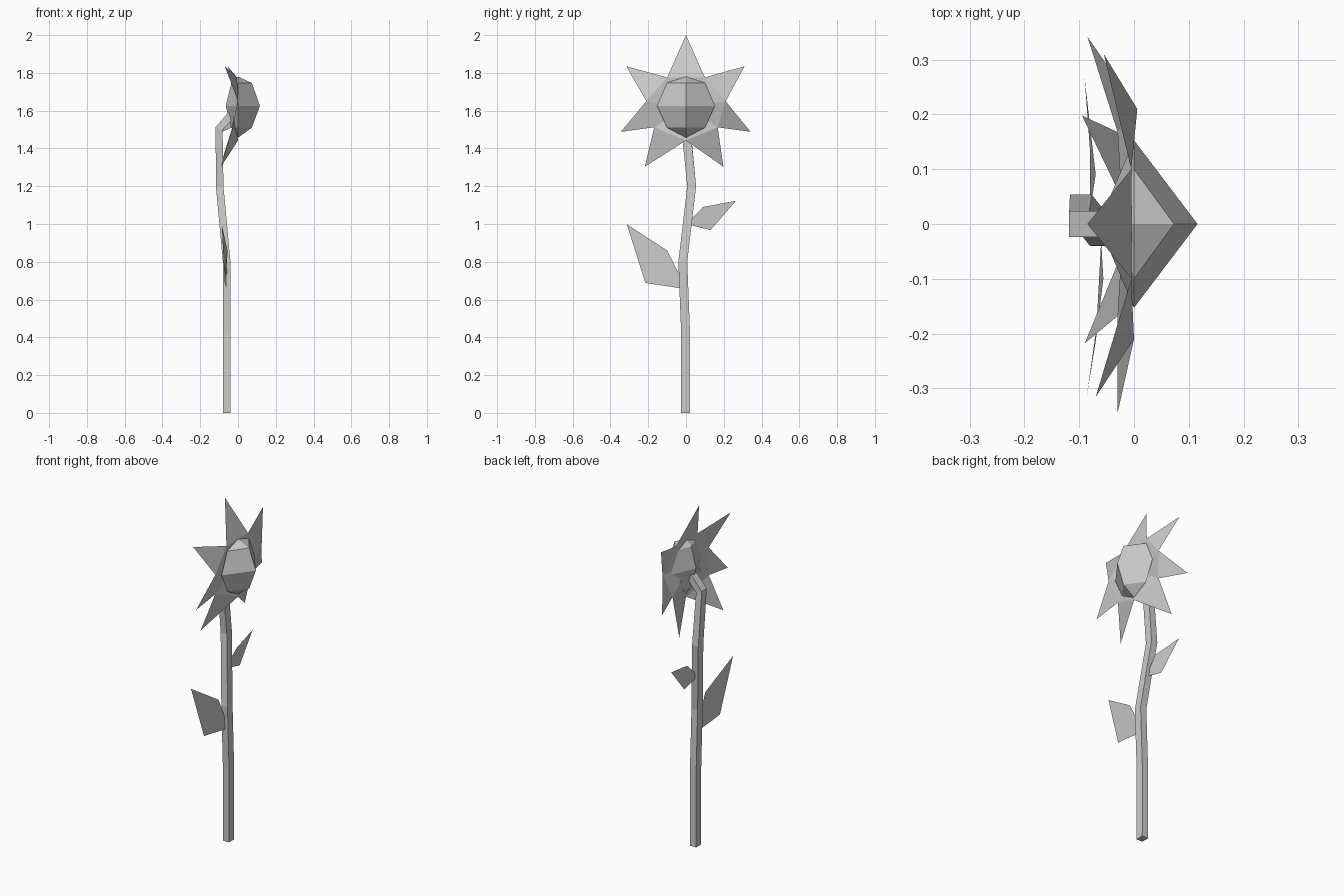
import bpy
from math import sin, cos, pi
from mathutils import Vector

if "Cube" in bpy.data.objects:
    bpy.data.objects.remove(bpy.data.objects["Cube"])


def make(name, verts, faces):
    mesh = bpy.data.meshes.new(name)
    mesh.from_pydata([tuple(v) for v in verts], [], faces)
    mesh.validate()
    mesh.update()
    obj = bpy.data.objects.new(name, mesh)
    bpy.context.collection.objects.link(obj)
    return obj


# Stem: square tube swept along a gently bent path, top bends into the head
path = [(-.06, -.003, 0), (-.06, -.002, .42), (-.06, -.017, .8),
        (-.097, .03, 1.2), (-.10, 0, 1.505), (-.035, 0, 1.58)]
tilt = [0, 0, 0, 0, .4, .9]
verts, faces = [], []
for p, a in zip(path, tilt):
    u = Vector((cos(a), 0, -sin(a))) * .02
    v = Vector((0, .0235, 0))
    verts += [Vector(p) + u * i + v * j for i, j in ((-1, -1), (1, -1), (1, 1), (-1, 1))]
for k in range(len(path) - 1):
    for i in range(4):
        j = (i + 1) % 4
        faces.append((4 * k + i, 4 * k + j, 4 * k + 4 + j, 4 * k + 4 + i))
n = 4 * len(path)
faces += [(3, 2, 1, 0), (n - 4, n - 3, n - 2, n - 1)]
make("stem", verts, faces)

# Seed head: four-sided, three-ring ball, bulging to the front and flatter behind
verts, faces = [(0, 0, 1.78), (0, 0, 1.457)], []
for z, front, side, back in ((1.747, .073, .10, .035), (1.625, .116, .153, .065),
                             (1.51, .073, .10, .035)):
    verts += [(front, 0, z), (0, side, z), (-back, 0, z), (0, -side, z)]
for i in range(4):
    j = (i + 1) % 4
    faces.append((0, 2 + i, 2 + j))
    for r in (2, 6):
        faces.append((r + i, r + 4 + i, r + 4 + j, r + j))
    faces.append((1, 10 + j, 10 + i))
make("seed_head", verts, faces)

# Petals: seven pointed blades whose bases meet around the seed head
tips = [(-.085, 0, 2), (-.055, .31, 1.835), (-.085, .342, 1.488), (-.095, .198, 1.303),
        (-.09, -.218, 1.303), (-.03, -.345, 1.488), (-.07, -.316, 1.835)]
valleys = [(-.005, .10, 1.776), (.006, .21, 1.65), (-.03, .168, 1.512), (0, 0, 1.442),
           (-.03, -.168, 1.512), (0, -.21, 1.65), (-.005, -.10, 1.776)]
centre = Vector((-.02, 0, 1.62))
inner = [centre + (Vector(v) - centre).normalized() * .10 for v in valleys]
faces = []
for i in range(7):
    h = (i - 1) % 7
    faces += [(7 + h, i, 7 + i), (7 + h, 7 + i, 14 + i, 14 + h)]
make("petals", tips + valleys + inner, faces)

# Leaves: single flat blades on either side of the stem
make("lower_leaf", [(-.06, -.03, .66), (-.07, -.215, .688), (-.086, -.313, .998),
                    (-.056, -.10, .86), (-.06, -.03, .72)], [(0, 1, 2, 3, 4)])
make("upper_leaf", [(-.08, .02, .995), (-.08, .13, .968), (-.09, .265, 1.123),
                    (-.07, .09, 1.09), (-.08, .025, 1.025)], [(0, 1, 2, 3, 4)])
